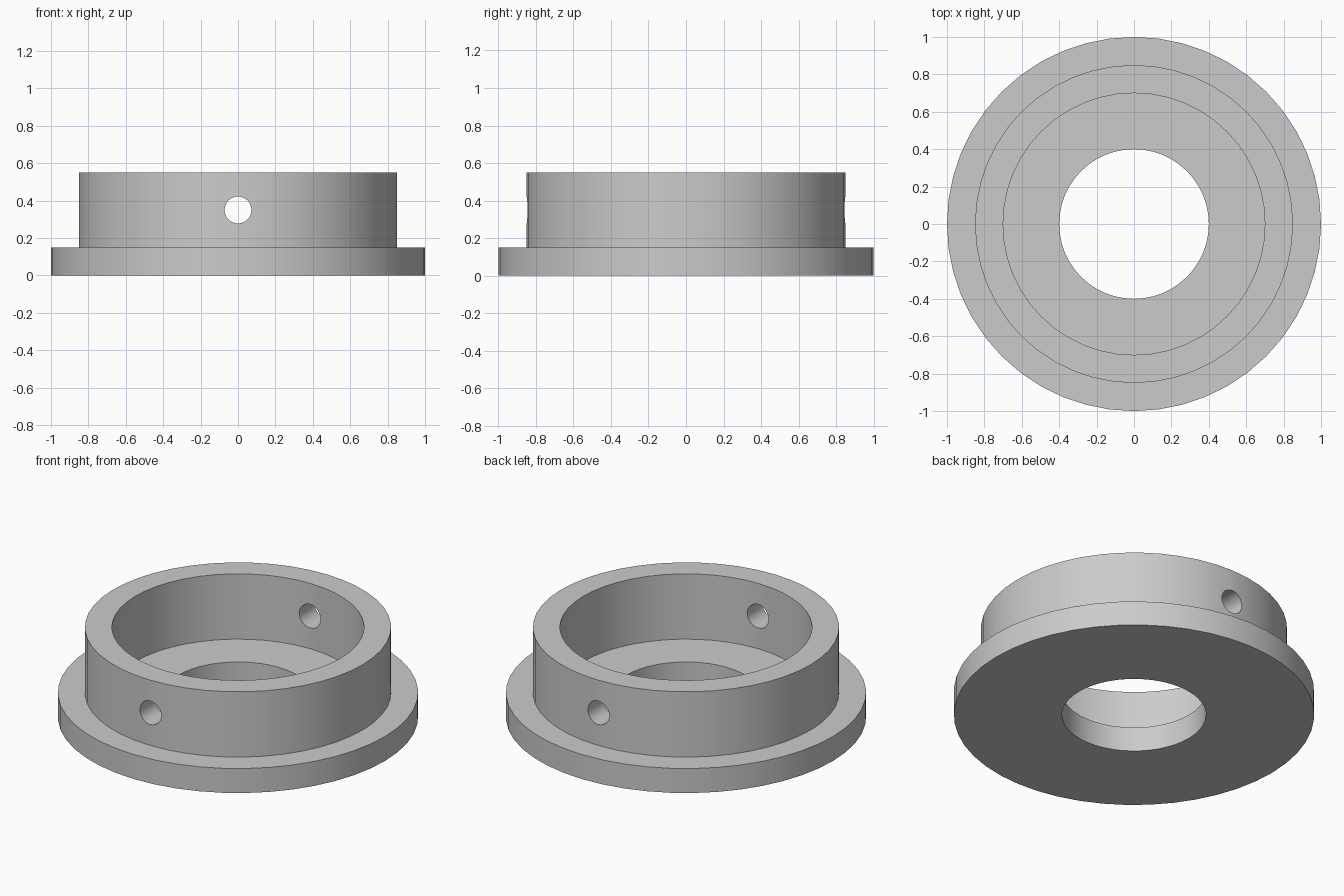
import bpy, bmesh, math
from mathutils import Matrix

cube = bpy.data.objects.get("Cube")
if cube:
    bpy.data.objects.remove(cube, do_unlink=True)

SEGMENTS = 48
FLANGE_R, COLLAR_R, RECESS_R, BORE_R = 1.0, 0.85, 0.70, 0.40
FLANGE_H, TOTAL_H = 0.15, 0.55
PIN_R, PIN_Z = 0.072, 0.35

grey = bpy.data.materials.new("plain grey")
grey.use_nodes = True
colour = (0.6, 0.6, 0.6, 1.0)
grey.diffuse_color = colour
grey.node_tree.nodes["Principled BSDF"].inputs["Base Color"].default_value = colour


def make_object(name, bm):
    bmesh.ops.recalc_face_normals(bm, faces=bm.faces)
    mesh = bpy.data.meshes.new(name)
    bm.to_mesh(mesh)
    bm.free()
    mesh.materials.append(grey)
    obj = bpy.data.objects.new(name, mesh)
    bpy.context.collection.objects.link(obj)
    return obj


# Flange, collar, recess and bore as one revolved section
section = [(BORE_R, 0), (FLANGE_R, 0), (FLANGE_R, FLANGE_H), (COLLAR_R, FLANGE_H),
           (COLLAR_R, TOTAL_H), (RECESS_R, TOTAL_H), (RECESS_R, FLANGE_H), (BORE_R, FLANGE_H)]
bm = bmesh.new()
verts = [bm.verts.new((r, 0, z)) for r, z in section]
edges = [bm.edges.new((v, verts[i - 1])) for i, v in enumerate(verts)]
bmesh.ops.spin(bm, geom=verts + edges, axis=(0, 0, 1), cent=(0, 0, 0),
               angle=math.tau, steps=SEGMENTS, use_merge=True)
bmesh.ops.remove_doubles(bm, verts=bm.verts, dist=0.0001)
collar = make_object("flanged_collar", bm)

# Cross hole through the front and back walls
bm = bmesh.new()
bmesh.ops.create_cone(bm, cap_ends=True, segments=32, radius1=PIN_R, radius2=PIN_R, depth=2.4,
                      matrix=Matrix.Translation((0, 0, PIN_Z)) @ Matrix.Rotation(math.pi / 2, 4, "X"))
cutter = make_object("pin_hole_cutter", bm)
cutter.hide_render = True

cut = collar.modifiers.new("pin_hole", "BOOLEAN")
cut.operation = "DIFFERENCE"
cut.solver = "EXACT"
cut.object = cutter

bpy.ops.object.select_all(action="DESELECT")
collar.select_set(True)
bpy.context.view_layer.objects.active = collar
bpy.ops.object.modifier_apply(modifier=cut.name)
bpy.data.objects.remove(cutter, do_unlink=True)

# Smooth round walls with crisp rims
bpy.ops.object.shade_smooth_by_angle(angle=math.radians(35))
